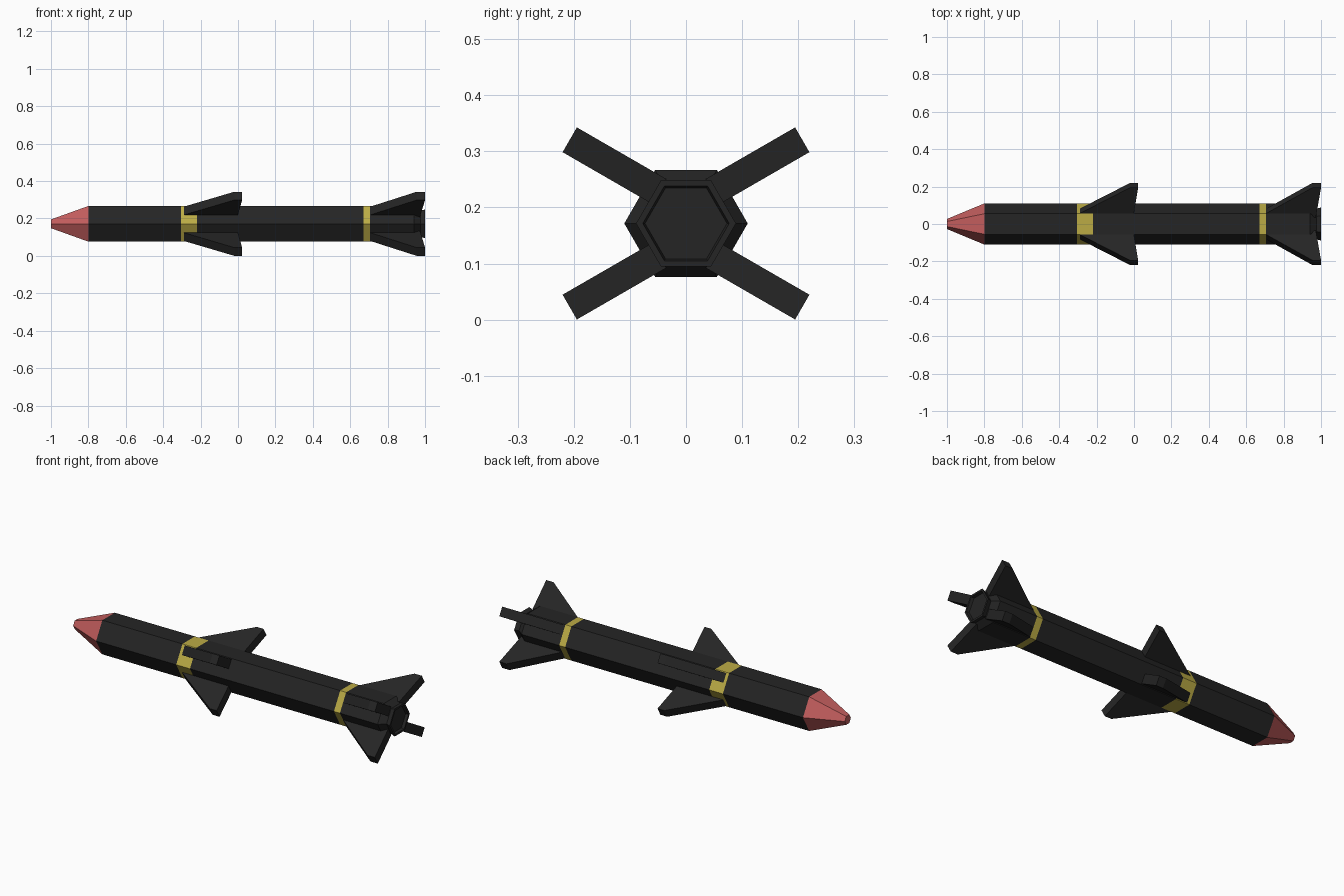
import bpy, bmesh, math

if "Cube" in bpy.data.objects:
    bpy.data.objects.remove(bpy.data.objects["Cube"])

CZ = 0.1715   # height of the missile axis


def material(name, rgb):
    m = bpy.data.materials.new(name)
    m.diffuse_color = (*rgb, 1)
    m.use_nodes = True
    m.node_tree.nodes["Principled BSDF"].inputs["Base Color"].default_value = m.diffuse_color
    return m


BLACK = material("matte_black", (0.018, 0.018, 0.018))
YELLOW = material("yellow", (0.50, 0.41, 0.06))
RED = material("red", (0.54, 0.11, 0.11))


def finish(name, bm, mat):
    bmesh.ops.recalc_face_normals(bm, faces=bm.faces)
    me = bpy.data.meshes.new(name)
    bm.to_mesh(me)
    bm.free()
    me.materials.append(mat)
    ob = bpy.data.objects.new(name, me)
    ob.location.z = CZ
    bpy.context.collection.objects.link(ob)
    return ob


def hex_loft(name, profile, mat, cap_start=False, cap_end=False):
    """Six-sided tube along x through (x, radius) stations."""
    bm = bmesh.new()
    rings = []
    for x, r in profile:
        rings.append([bm.verts.new((x, r * math.cos(i * math.pi / 3), r * math.sin(i * math.pi / 3)))
                      for i in range(6)])
    for a, b in zip(rings, rings[1:]):
        for i in range(6):
            j = (i + 1) % 6
            bm.faces.new((a[i], a[j], b[j], b[i]))
    if cap_start:
        bm.faces.new(rings[0])
    if cap_end:
        bm.faces.new(rings[-1])
    return finish(name, bm, mat)


def fin_set(name, outline, thickness=0.051):
    """One slab fin from an (x, radial) outline, mirrored to four."""
    c, s = math.cos(math.pi / 6), math.sin(math.pi / 6)
    bm = bmesh.new()
    low = [bm.verts.new((x, r * c, r * s)) for x, r in outline]
    face = bm.faces.new(low)
    ext = bmesh.ops.extrude_face_region(bm, geom=[face])
    top = [v for v in ext["geom"] if isinstance(v, bmesh.types.BMVert)]
    bmesh.ops.translate(bm, verts=top, vec=(0, -s * thickness, c * thickness))
    ob = finish(name, bm, BLACK)
    mod = ob.modifiers.new("mirror", "MIRROR")
    mod.use_axis = (False, True, True)
    mod.use_mirror_merge = False


R = 0.11
# Nose cone and hexagonal body sections
hex_loft("nose_cone", [(-1.0, 0.027), (-0.8, R)], RED, cap_start=True)
hex_loft("front_body", [(-0.8, R), (-0.305, R)], BLACK)
hex_loft("front_band", [(-0.305, R), (-0.22, R)], YELLOW)
hex_loft("middle_body", [(-0.22, R), (0.67, R)], BLACK)
hex_loft("rear_band", [(0.67, R), (0.707, R)], YELLOW)

# Tail section with chamfer, flared nozzle and shallow recess
hex_loft("tail_and_nozzle", [(0.707, R), (0.94, R), (0.975, 0.081), (1.0, 0.089),
                             (1.0, 0.077), (0.985, 0.073)], BLACK, cap_end=True)

# Fins
fin_set("middle_fins", [(-0.332, 0.07), (-0.02, 0.254), (0.022, 0.254), (-0.004, 0.07)])
fin_set("tail_fins", [(0.668, 0.07), (0.955, 0.254), (1.0, 0.254), (0.972, 0.07)])
